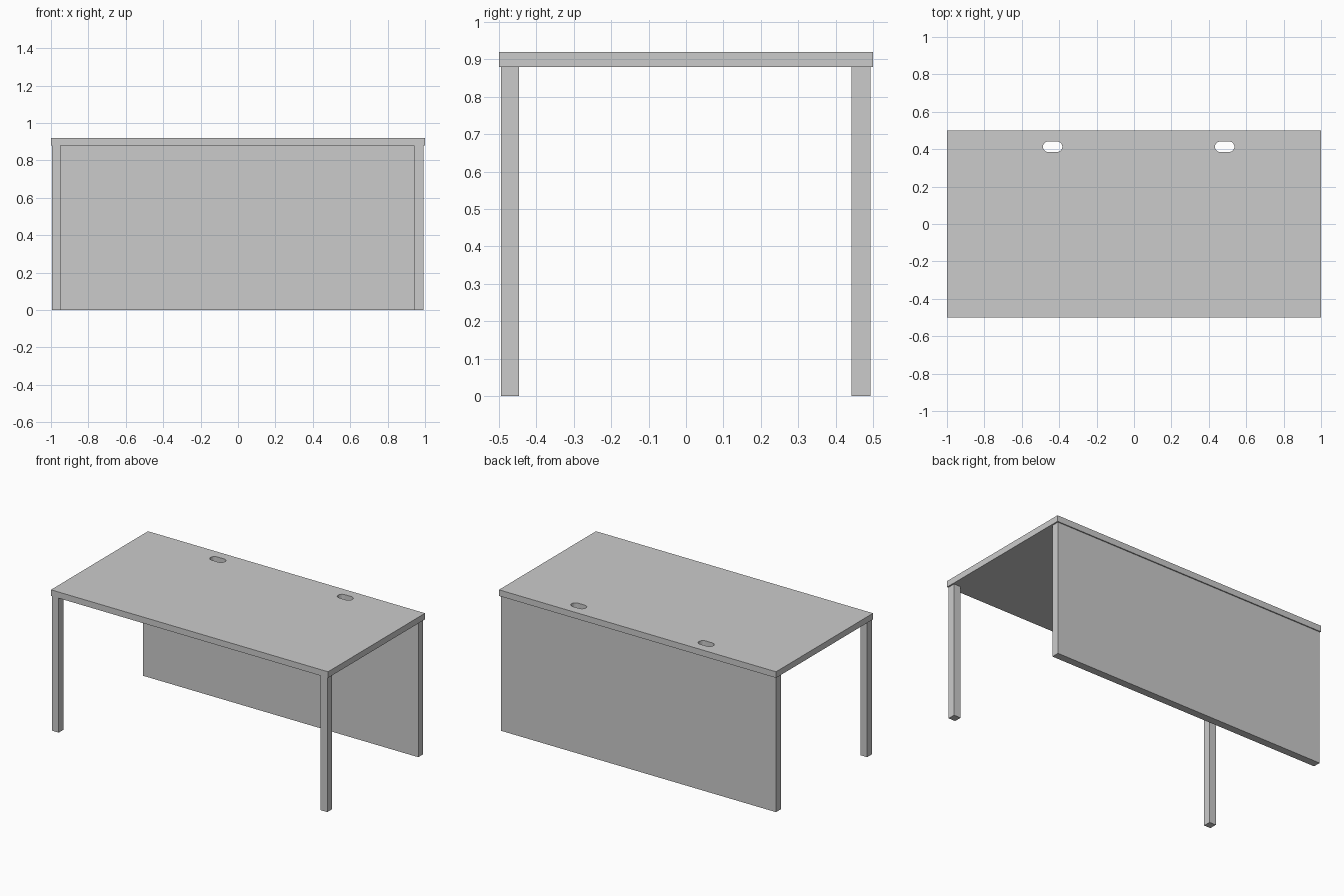
import bpy, bmesh
from math import pi, cos, sin

if "Cube" in bpy.data.objects:
    bpy.data.objects.remove(bpy.data.objects["Cube"])

TOP_Z, THICK = 0.92, 0.04


def box(name, x0, x1, y0, y1, z0, z1):
    bm = bmesh.new()
    bmesh.ops.create_cube(bm, size=1)
    for v in bm.verts:
        v.co.x = x1 if v.co.x > 0 else x0
        v.co.y = y1 if v.co.y > 0 else y0
        v.co.z = z1 if v.co.z > 0 else z0
    me = bpy.data.meshes.new(name)
    bm.to_mesh(me)
    bm.free()
    ob = bpy.data.objects.new(name, me)
    bpy.context.collection.objects.link(ob)
    return ob


def slot(cx, cy, half_len, r, n=10):
    """Outline of a slot with round ends."""
    pts = []
    for side, start in ((1, -pi / 2), (-1, pi / 2)):
        for i in range(n + 1):
            a = start + pi * i / n
            pts.append((cx + side * (half_len - r) + r * cos(a), cy + r * sin(a)))
    return pts


# Desktop: filled outline with two cable slots, extruded
curve = bpy.data.curves.new("desktop", "CURVE")
curve.dimensions = "2D"
curve.fill_mode = "BOTH"
curve.extrude = THICK / 2
outlines = [[(-1, -0.5), (1, -0.5), (1, 0.5), (-1, 0.5)]]
outlines += [slot(cx, 0.413, 0.052, 0.028) for cx in (-0.435, 0.485)]
for pts in outlines:
    sp = curve.splines.new("POLY")
    sp.points.add(len(pts) - 1)
    for p, (x, y) in zip(sp.points, pts):
        p.co = (x, y, 0, 1)
    sp.use_cyclic_u = True
top = bpy.data.objects.new("desktop", curve)
bpy.context.collection.objects.link(top)
top.location.z = TOP_Z - THICK / 2
bpy.context.view_layer.objects.active = top
top.select_set(True)
bpy.ops.object.convert(target="MESH")
top = bpy.context.object

# Weld the desktop walls to its faces
bm = bmesh.new()
bm.from_mesh(top.data)
bmesh.ops.remove_doubles(bm, verts=bm.verts, dist=1e-5)
bmesh.ops.recalc_face_normals(bm, faces=bm.faces)
bm.to_mesh(top.data)
bm.free()
top.data.shade_flat()

# Front legs
LEG_TOP = TOP_Z - THICK
for name, x0, x1 in (("left", -0.995, -0.948), ("right", 0.942, 0.991)):
    box(f"front_leg_{name}", x0, x1, -0.495, -0.446, 0, LEG_TOP)

# Full-height back panel
box("back_panel", -0.995, 0.991, 0.443, 0.493, 0, LEG_TOP)
